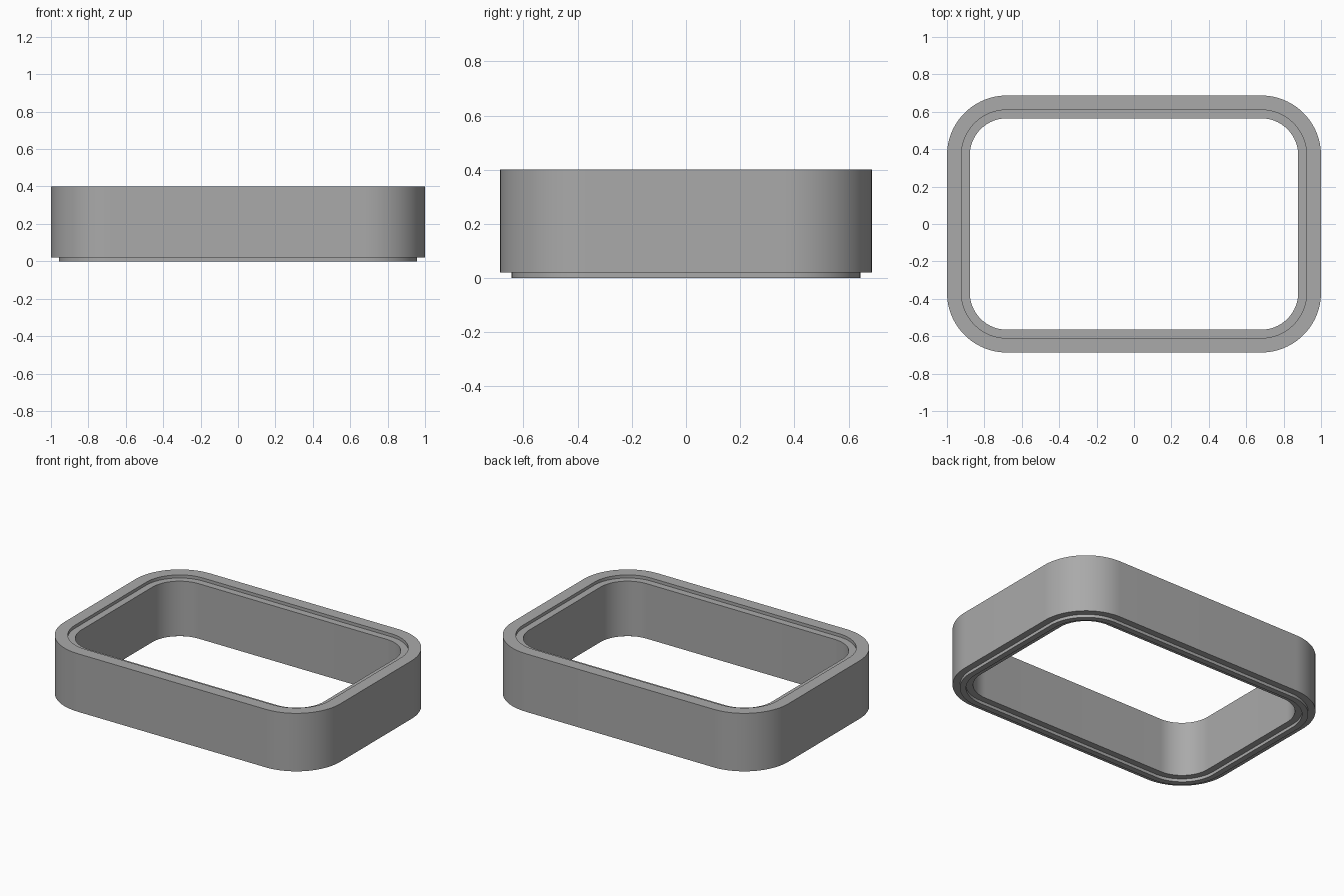
import bpy
import bmesh
from math import cos, sin, pi

if "Cube" in bpy.data.objects:
    bpy.data.objects.remove(bpy.data.objects["Cube"])

HALF_X, HALF_Y, RADIUS, HEIGHT = 1.0, 0.687, 0.32, 0.4
SEGMENTS = 24

grey = bpy.data.materials.new("plain grey")
grey.use_nodes = True
colour = (0.4, 0.4, 0.4, 1)
grey.diffuse_color = colour
grey.node_tree.nodes["Principled BSDF"].inputs["Base Color"].default_value = colour


def rounded_loop(bm, inset, z):
    """Rounded rectangle, moved inward from the outer wall."""
    r = RADIUS - inset
    verts = []
    for quarter, (sx, sy) in enumerate([(1, 1), (-1, 1), (-1, -1), (1, -1)]):
        for i in range(SEGMENTS + 1):
            a = (quarter + i / SEGMENTS) * pi / 2
            verts.append(bm.verts.new((sx * (HALF_X - RADIUS) + r * cos(a),
                                       sy * (HALF_Y - RADIUS) + r * sin(a), z)))
    return verts


# Wall section as (inset, height): top recess inside, stepped lip below
STEP = 0.02
OUTER_LIP, INNER_LIP, RECESS, BORE = 0.043, 0.08, 0.077, 0.122
section = [(0, STEP), (0, HEIGHT), (RECESS, HEIGHT), (RECESS, HEIGHT - STEP),
           (BORE, HEIGHT - STEP), (BORE, STEP), (INNER_LIP, STEP),
           (INNER_LIP, 0), (OUTER_LIP, 0), (OUTER_LIP, STEP)]

bm = bmesh.new()
loops = [rounded_loop(bm, inset, z) for inset, z in section]
for k, lower in enumerate(loops):
    upper = loops[(k + 1) % len(loops)]
    for i in range(len(lower)):
        j = (i + 1) % len(lower)
        bm.faces.new((lower[i], lower[j], upper[j], upper[i]))
bmesh.ops.recalc_face_normals(bm, faces=bm.faces)

mesh = bpy.data.meshes.new("frame_ring")
bm.to_mesh(mesh)
bm.free()
mesh.materials.append(grey)
ring = bpy.data.objects.new("frame_ring", mesh)
bpy.context.collection.objects.link(ring)

# Smooth corners with crisp rims
bpy.ops.object.select_all(action="DESELECT")
ring.select_set(True)
bpy.context.view_layer.objects.active = ring
bpy.ops.object.shade_smooth_by_angle(angle=pi / 6)
